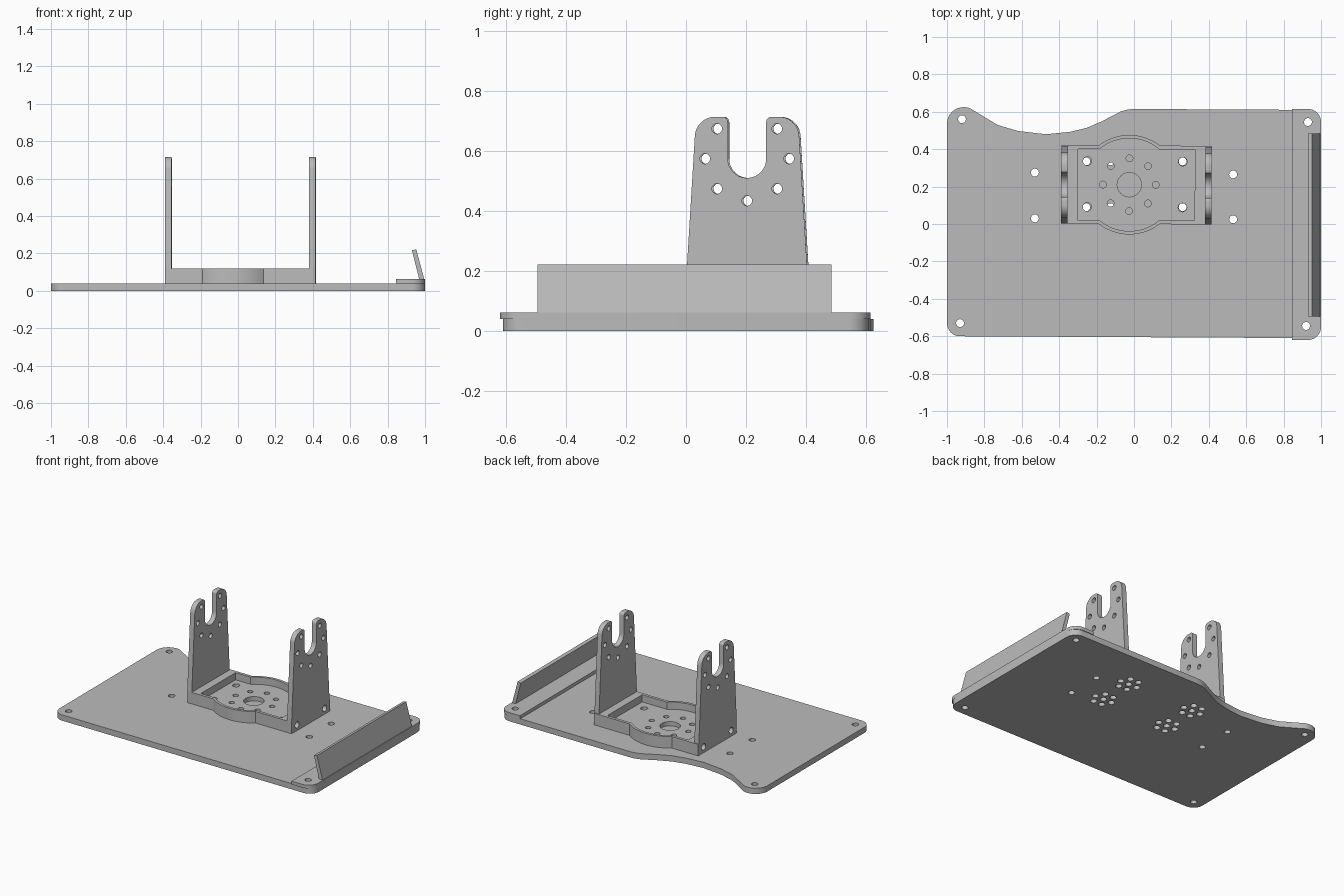
import bpy, bmesh
from math import sin, cos, pi, radians, sqrt, asin
from mathutils import Matrix, Vector

cube = bpy.data.objects.get("Cube")
if cube:
    bpy.data.objects.remove(cube, do_unlink=True)

grey = bpy.data.materials.new("plain grey")
grey.use_nodes = True
grey.diffuse_color = (0.5, 0.5, 0.5, 1)
grey.node_tree.nodes["Principled BSDF"].inputs["Base Color"].default_value = (0.5, 0.5, 0.5, 1)


def arc(cx, cy, r, a0, a1, n=10):
    """Points on an arc, angles in degrees."""
    return [(cx + r * cos(radians(a0 + (a1 - a0) * i / n)),
             cy + r * sin(radians(a0 + (a1 - a0) * i / n))) for i in range(n + 1)]


def disc(cx, cy, r):
    return arc(cx, cy, r, 0, 345, 23)


def prism(name, outlines, lo, hi, axis="z"):
    """Extrude closed outlines along an axis: z uses (x, y), x uses (y, z), y uses (x, z)."""
    place = {"z": lambda a, b, c: (a, b, c),
             "x": lambda a, b, c: (c, a, b),
             "y": lambda a, b, c: (a, c, b)}[axis]
    bm = bmesh.new()
    for pts in outlines:
        low = [bm.verts.new(place(a, b, lo)) for a, b in pts]
        high = [bm.verts.new(place(a, b, hi)) for a, b in pts]
        bm.faces.new(low)
        bm.faces.new(high)
        for i in range(len(pts)):
            j = (i + 1) % len(pts)
            bm.faces.new((low[i], low[j], high[j], high[i]))
    bmesh.ops.recalc_face_normals(bm, faces=bm.faces)
    mesh = bpy.data.meshes.new(name)
    bm.to_mesh(mesh)
    bm.free()
    mesh.materials.append(grey)
    ob = bpy.data.objects.new(name, mesh)
    bpy.context.collection.objects.link(ob)
    return ob


def activate(ob):
    bpy.ops.object.select_all(action="DESELECT")
    ob.select_set(True)
    bpy.context.view_layer.objects.active = ob


def cut(ob, cutter):
    """Subtract the cutter and remove it."""
    cutter.hide_render = True
    mod = ob.modifiers.new("cut", "BOOLEAN")
    mod.operation = "DIFFERENCE"
    mod.solver = "EXACT"
    mod.object = cutter
    activate(ob)
    bpy.ops.object.modifier_apply(modifier=mod.name)
    bpy.data.objects.remove(cutter, do_unlink=True)


def finish(ob):
    activate(ob)
    bpy.ops.object.shade_smooth_by_angle(angle=radians(30))


HOLE = 0.021
corner_holes = [(-0.92, 0.56), (0.93, 0.545), (-0.93, -0.53), (0.92, -0.545)]

# Base plate with a wavy back edge
wave = [(-0.83, 0.59), (-0.73, 0.53), (-0.62, 0.497), (-0.47, 0.48), (-0.34, 0.493),
        (-0.25, 0.515), (-0.17, 0.55), (-0.07, 0.602), (-0.03, 0.613), (0.01, 0.615)]
base_outline = (arc(-0.93, -0.53, 0.07, 180, 270) + arc(0.93, -0.54, 0.07, 270, 360)
                + arc(0.93, 0.54, 0.07, 0, 90) + wave[::-1]
                + arc(-0.91, 0.535, 0.09, 65, 180))
base = prism("base_plate", [base_outline], 0, 0.04)
base_holes = corner_holes + [(-0.53, 0.275), (-0.53, 0.03), (0.53, 0.265), (0.53, 0.025)]
for cx in (-0.19, 0.325):
    for cy in (0.09, 0.335):
        base_holes.append((cx, cy))
        base_holes += arc(cx, cy, 0.065, 0, 300, 5)
cut(base, prism("cutter", [disc(x, y, HOLE) for x, y in base_holes], -0.1, 0.1))
finish(base)

# Side strip and its leaning lip
strip_outline = ([(0.845, -0.62)] + arc(0.93, -0.55, 0.07, 270, 360)
                 + arc(0.93, 0.545, 0.07, 0, 90) + [(0.845, 0.615)])
strip = prism("side_strip", [strip_outline], 0.04, 0.063)
cut(strip, prism("cutter", [disc(x, y, HOLE) for x, y in corner_holes[1::2]], 0, 0.1))
finish(strip)
prism("side_lip", [[(0.972, 0.05), (0.999, 0.05), (0.953, 0.222), (0.93, 0.217)]],
      -0.495, 0.485, "y")

# Bracket tray: a rectangle with round bulges front and back
CX, CY = -0.025, 0.21


def tray_outline(x0, x1, half, r):
    a = asin(half / r) * 180 / pi
    return ([(x0, CY - half)] + arc(CX, CY, r, 180 + a, 360 - a, 16)
            + [(x1, CY - half), (x1, CY + half)]
            + arc(CX, CY, r, a, 180 - a, 16) + [(x0, CY + half)])


tray = prism("bracket_tray", [tray_outline(-0.39, 0.415, 0.21, 0.266)], 0.04, 0.12)
cut(tray, prism("cutter", [tray_outline(-0.3, 0.325, 0.19, 0.248)], 0.07, 0.2))
floor_holes = [disc(x, y, 0.023) for x in (-0.25, 0.26) for y in (0.09, 0.335)]
floor_holes += [disc(x, y, 0.018) for x, y in arc(CX, CY, 0.141, 0, 315, 7)]
floor_holes.append(disc(CX, CY, 0.065))
cut(tray, prism("cutter", floor_holes, 0, 0.2))
screw_holes = [disc(y, 0.08, 0.022) for y in (0.06, 0.36)]
for lo, hi in ((-0.5, -0.34), (0.365, 0.5)):
    cut(tray, prism("cutter", screw_holes, lo, hi, "x"))

# Forked uprights, mirrored about their centre line
MID = 0.206
half = ([(0.0, 0.12)] + arc(0.1, 0.647, 0.068, 176, 90)
        + arc(0.125, 0.698, 0.017, 90, 0, 5) + arc(MID, 0.575, 0.064, 180, 270))
profile = half + [(2 * MID - y, z) for y, z in half[-2::-1]]
fork_holes = [(MID, 0.435)]
for side in (-1, 1):
    fork_holes += [(MID + side * d, z) for d, z in ((0.1, 0.675), (0.14, 0.575), (0.1, 0.475))]
parts = [tray]
for name, x in (("right_upright", -0.39), ("left_upright", 0.38)):
    fork = prism(name, [profile], x, x + 0.035, "x")
    cut(fork, prism("cutter", [disc(y, z, 0.017) for y, z in fork_holes], x - 0.1, x + 0.1, "x"))
    parts.append(fork)

# The bracket sits very slightly turned on the plate
pivot = Matrix.Translation(Vector((CX, CY, 0)))
turn = pivot @ Matrix.Rotation(-0.006, 4, "Z") @ pivot.inverted()
for ob in parts:
    ob.data.transform(turn)
    finish(ob)
